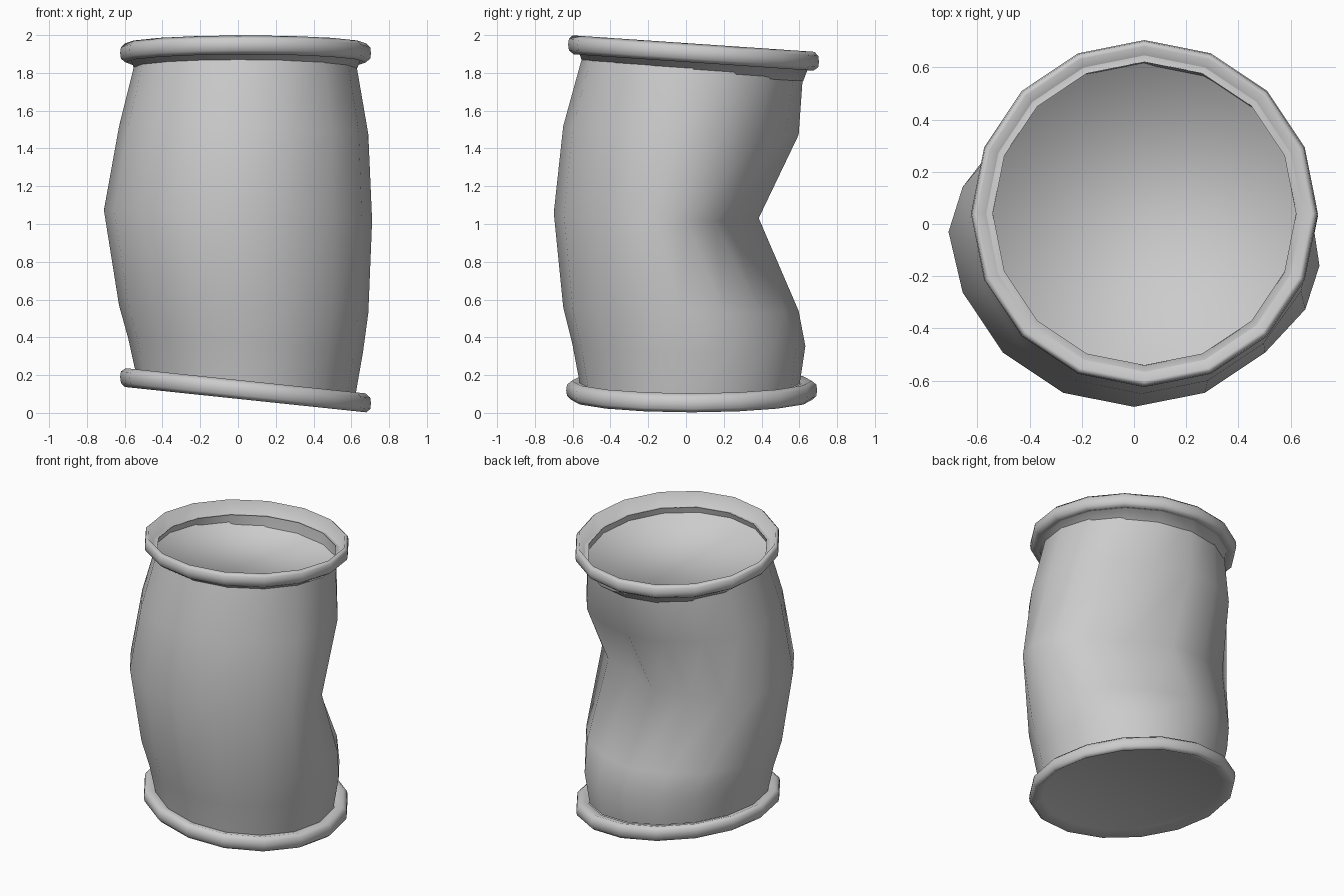
import bpy, bmesh, math

if "Cube" in bpy.data.objects:
    bpy.data.objects.remove(bpy.data.objects["Cube"])

N = 16
# backward (-y) push of each side of the body, forming the dent
DENT = [0.17, 0.28, 0.36, 0.44, 0.335, 0.30, 0.23, 0.14,
        0.04, 0, 0, 0, 0, 0, 0, 0.065]


def ring(cx, cy, z, r, sx=0.0, sy=0.0, dent=0.0):
    """Tilted circle of points; z is the height on the vertical axis at the ring centre."""
    pts = []
    for i in range(N):
        a = 2 * math.pi * i / N
        x, y = r * math.cos(a), r * math.sin(a)
        pts.append((cx + x, cy + y - dent * DENT[i], z + sx * x + sy * y))
    return pts


def skin(name, rings, cap_start=False, cap_end=False):
    """Smooth surface through rings given from bottom to top."""
    bm = bmesh.new()
    rows = [[bm.verts.new(p) for p in r] for r in rings]
    for a, b in zip(rows, rows[1:]):
        for i in range(N):
            j = (i + 1) % N
            bm.faces.new((a[i], a[j], b[j], b[i]))
    if cap_start:
        bm.faces.new(rows[0][::-1])
    if cap_end:
        bm.faces.new(rows[-1])
    for f in bm.faces:
        f.smooth = True
    me = bpy.data.meshes.new(name)
    bm.to_mesh(me)
    bm.free()
    ob = bpy.data.objects.new(name, me)
    bpy.context.collection.objects.link(ob)
    return ob


# rim cross-section (radius, outward height), from body join round to the lip
RIM = [(0.58, -0.035), (0.635, -0.05), (0.66, -0.03), (0.664, 0.0), (0.66, 0.03),
       (0.64, 0.05)]
C = 0.04
TOP_LID, BOTTOM_LID = (0.58, -0.11), (0.58, 0.02)

# rims with their recessed lids
skin("bottom_rim", [ring(C, 0.03, 0.12 - h, r, sx=-0.105)
                    for r, h in reversed(RIM + [BOTTOM_LID])], cap_start=True)
skin("top_rim", [ring(C, C, 1.905 + h, r, sy=-0.068) for r, h in RIM + [TOP_LID]],
     cap_end=True)

# bulging body, dented at the back
skin("body", [
    ring(C, 0.02, 0.155, 0.582, -0.105),
    ring(C, 0.02, 0.36, 0.622, -0.06, -0.01, 0.03),
    ring(0.03, 0.01, 0.55, 0.66, -0.03, -0.015, 0.22),
    ring(0.0, 0.01, 1.045, 0.71, -0.04, -0.02, 1.0),
    ring(0.03, 0.01, 1.495, 0.66, -0.03, -0.035, 0.22),
    ring(C, C, 1.87, 0.582, 0, -0.068),
])
